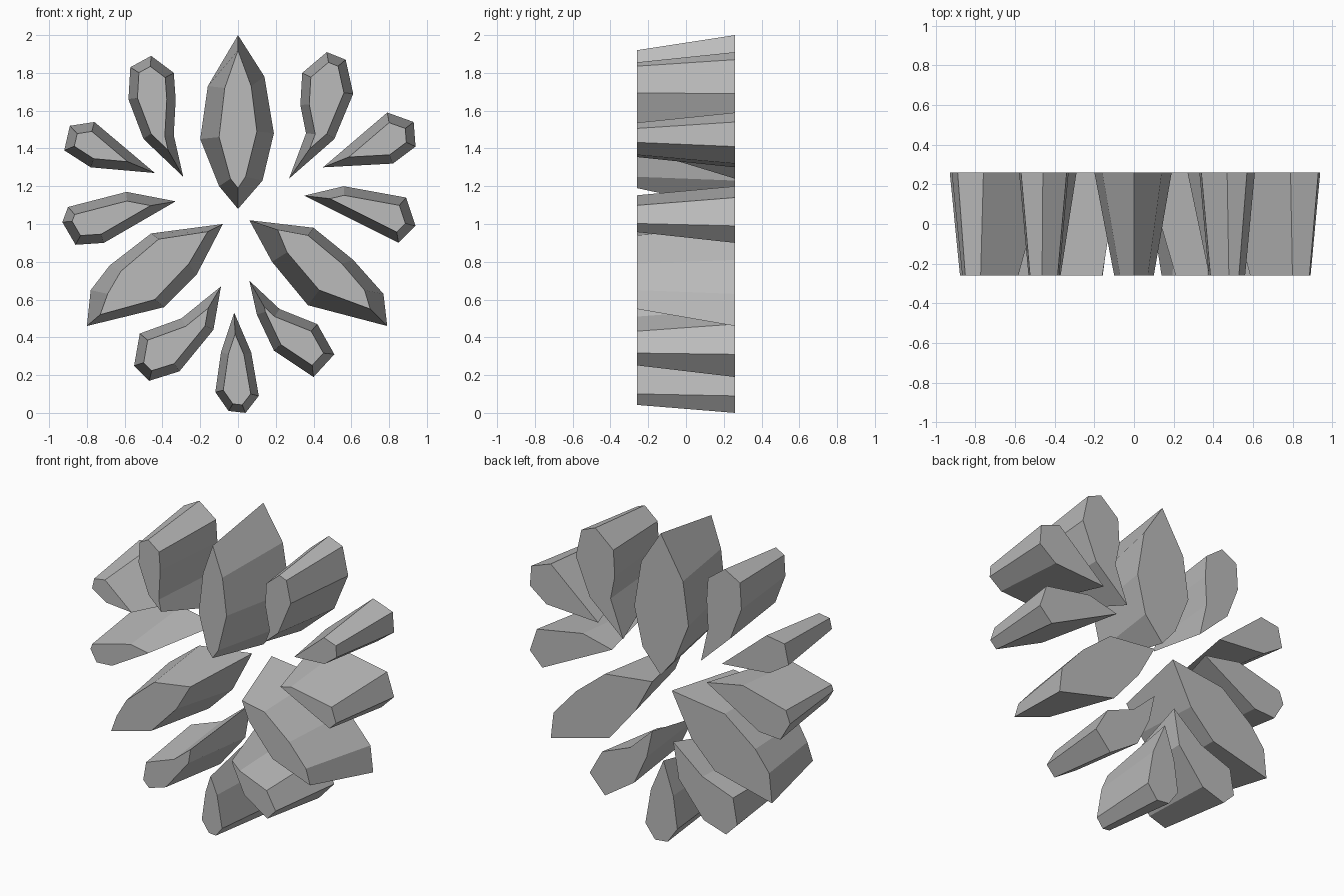
import bpy
import bmesh
from mathutils import Vector

DEPTH = 0.26       # half the thickness of every petal
INSET = 0.047      # how far the front outline is drawn in from the back outline

default_cube = bpy.data.objects.get("Cube")
if default_cube:
    bpy.data.objects.remove(default_cube, do_unlink=True)

# One flat grey for all petals
grey = bpy.data.materials.new("stone_grey")
grey.use_nodes = True
grey_value = (0.5, 0.5, 0.5, 1)
grey.diffuse_color = grey_value
grey.node_tree.nodes["Principled BSDF"].inputs["Base Color"].default_value = grey_value


def to_points(outline):
    """Outline in hundredths of a unit (x, z) as flat vectors."""
    return [Vector(pair) / 100 for pair in outline]


def drawn_in(points, distance):
    """Mitred inset of a clockwise outline."""
    result = []
    for i, point in enumerate(points):
        before = (point - points[i - 1]).normalized()
        after = (points[(i + 1) % len(points)] - point).normalized()
        inward_before = Vector((before.y, -before.x))
        inward_after = Vector((after.y, -after.x))
        miter = inward_before + inward_after
        result.append(point + miter * distance / (1 + inward_before.dot(inward_after)))
    return result


def petal(name, outline, front_outline=None, inset=INSET):
    """Tapered prism: wide outline at the back, smaller outline at the front."""
    back_points = to_points(outline)
    if front_outline:
        front_points = to_points(front_outline)
    else:
        front_points = drawn_in(back_points, inset)

    bm = bmesh.new()
    back = [bm.verts.new((p.x, DEPTH, p.y)) for p in back_points]
    front = [bm.verts.new((p.x, -DEPTH, p.y)) for p in front_points]
    bm.faces.new(back)
    bm.faces.new(front)
    for i in range(len(back)):
        bm.faces.new((back[i - 1], back[i], front[i], front[i - 1]))
    bmesh.ops.recalc_face_normals(bm, faces=bm.faces)

    mesh = bpy.data.meshes.new(name)
    bm.to_mesh(mesh)
    bm.free()
    mesh.materials.append(grey)
    bpy.context.collection.objects.link(bpy.data.objects.new(name, mesh))


# Three large leaf-shaped petals
petal("large_petal_top",
      [(0, 200), (14, 178), (19, 148), (13, 123), (0, 108), (-10, 120), (-20, 145), (-16, 173)],
      [(0, 192), (7, 173), (10, 149), (4, 125), (0, 119), (-4, 124), (-10, 146), (-7, 172)])
petal("large_petal_lower_left",
      [(6, 102), (40, 98), (61, 81), (77, 63), (79, 46), (37, 57), (18, 80)],
      [(21, 97), (37, 94), (55, 79), (67, 65), (70, 55), (43, 65), (26, 85)])
petal("large_petal_lower_right",
      [(-8, 100), (-22, 73), (-39, 56), (-80, 46), (-78, 65), (-68, 78), (-46, 95)],
      [(-16, 96), (-26, 79), (-44, 60), (-73, 52), (-69, 63), (-62, 75), (-42, 92)])

# Small teardrop petals on the model's left side
petal("small_petal_left_top",
      [(47, 191), (57, 187), (61, 169), (51, 145), (27, 124), (36, 148), (33, 163), (34, 180)])
petal("small_petal_left_upper",
      [(79, 159), (93, 154), (94, 141), (82, 132), (45, 130)])
petal("small_petal_left_middle",
      [(56, 120), (89, 114), (94, 99), (85, 90), (65, 100), (35, 115)])
petal("small_petal_left_lower",
      [(6, 70), (22, 55), (42, 47), (51, 31), (40, 19), (19, 33), (10, 52)])

# Small teardrop petals on the model's right side
petal("small_petal_right_top",
      [(-46, 189), (-34, 180), (-33, 166), (-34, 147), (-29, 125), (-50, 145), (-58, 166), (-57, 183)])
petal("small_petal_right_upper",
      [(-76, 154), (-44, 127), (-78, 130), (-92, 139), (-89, 152)])
petal("small_petal_right_middle",
      [(-59, 117), (-33, 112), (-52, 101), (-71, 90), (-86, 89), (-93, 101), (-90, 109)])
petal("small_petal_right_lower",
      [(-9, 67), (-13, 44), (-31, 22), (-47, 17), (-55, 25), (-52, 42), (-30, 50)])

# Small petal at the bottom
petal("small_petal_bottom",
      [(-2, 53), (7, 32), (11, 9), (4, 0), (-5, 1), (-12, 11), (-9, 32)], inset=0.04)
